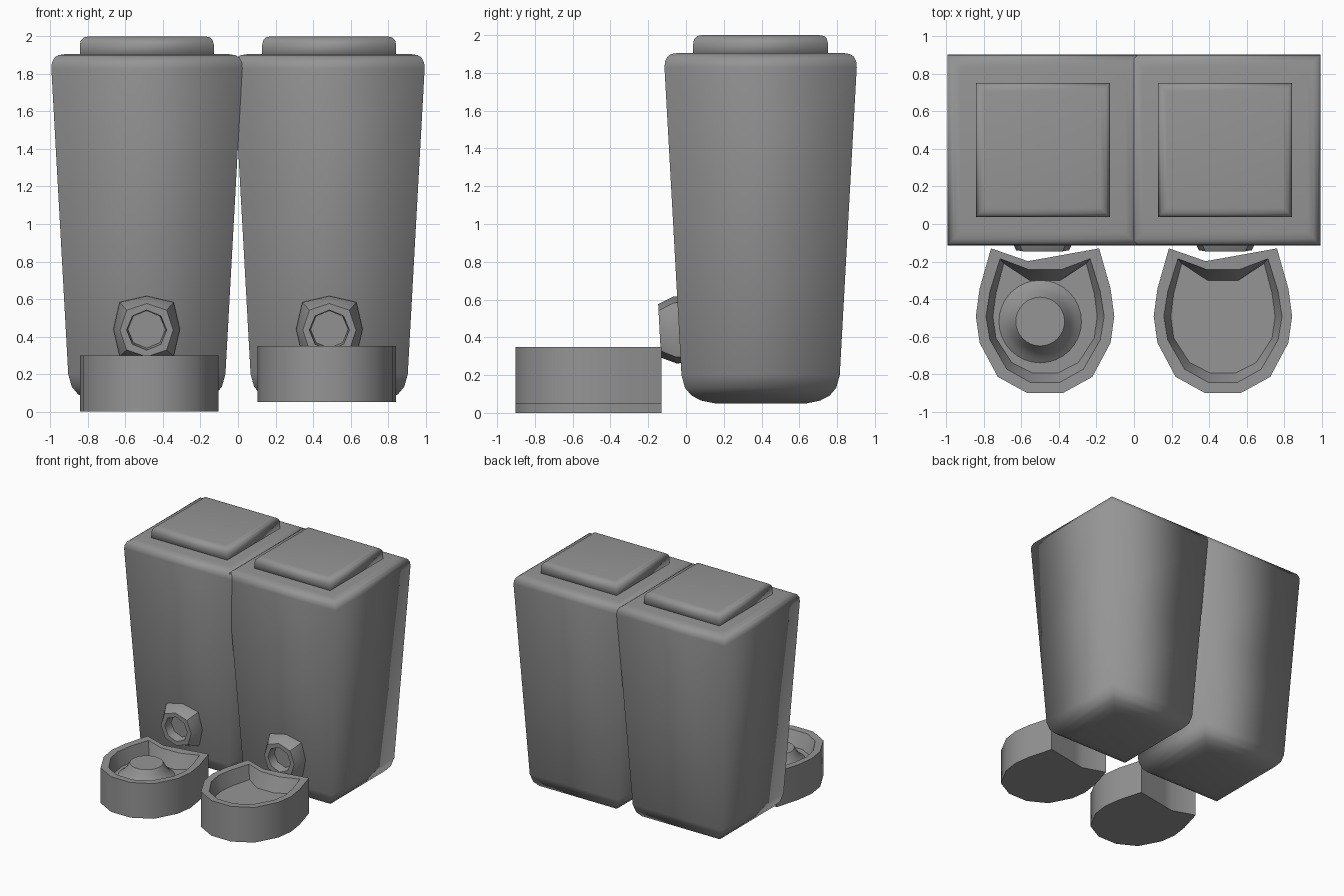
import bpy
from math import cos, sin, pi, radians
from mathutils import Matrix

if "Cube" in bpy.data.objects:
    bpy.data.objects.remove(bpy.data.objects["Cube"])

plastic = bpy.data.materials.new("dark_grey_plastic")
plastic.diffuse_color = (0.3, 0.3, 0.3, 1)
plastic.use_nodes = True
plastic.node_tree.nodes["Principled BSDF"].inputs["Base Color"].default_value = plastic.diffuse_color


def loft(name, rings, loc=(0, 0, 0), rot_x=0.0, sharp=180):
    """Skin a stack of equal-length point rings, cap both ends, smooth up to an angle."""
    n = len(rings[0])
    verts = [p for r in rings for p in r]
    faces = [tuple(range(n))[::-1],
             tuple(range((len(rings) - 1) * n, len(rings) * n))]
    for k in range(len(rings) - 1):
        for i in range(n):
            j = (i + 1) % n
            faces.append((k * n + i, k * n + j, (k + 1) * n + j, (k + 1) * n + i))
    me = bpy.data.meshes.new(name)
    me.from_pydata(verts, [], faces)
    me.transform(Matrix.Rotation(rot_x, 4, 'X'))
    for f in me.polygons:
        f.use_smooth = True
    if sharp < 180:
        me.set_sharp_from_angle(angle=radians(sharp))
    me.materials.append(plastic)
    ob = bpy.data.objects.new(name, me)
    ob.location = loc
    bpy.context.collection.objects.link(ob)
    return ob


def square_rings(profile):
    return [[(-h, -h, z), (h, -h, z), (h, h, z), (-h, h, z)] for h, z in profile]


def round_rings(profile, n):
    """Rings from (radius, height, stretch of every second corner)."""
    return [[(r * (d if i % 2 else 1) * cos(2 * pi * i / n),
              r * (d if i % 2 else 1) * sin(2 * pi * i / n), z) for i in range(n)]
            for r, z, d in profile]


# (half width, height) profiles of the tapered bin and its lid
BIN = [(0.24, 0.05), (0.315, 0.065), (0.366, 0.092), (0.4, 0.132), (0.419, 0.2),
       (0.463, 1.0), (0.509, 1.83), (0.506, 1.86), (0.493, 1.887), (0.472, 1.9), (0.44, 1.905)]
LID = [(0.357, 1.88), (0.357, 1.955), (0.351, 1.98), (0.336, 1.995), (0.31, 2.0)]
# Spout: squarish octagon at the wall, narrower round mouth, recessed hole
SPOUT = [(0.177, -0.06, 1.15), (0.177, 0.025, 1.15), (0.142, 0.106, 1.06),
         (0.107, 0.106, 1), (0.1, 0.03, 1)]
# Flat-topped heap of food with a flared foot
HEAP = [(0.22, 0.17, 1), (0.22, 0.183, 1), (0.19, 0.205, 1), (0.16, 0.24, 1),
        (0.14, 0.277, 1), (0.13, 0.292, 1)]

# Bowl half outlines, from back horn to front
OUTER = [(0.288, -0.13), (0.349, -0.345), (0.369, -0.492), (0.349, -0.633),
         (0.252, -0.815), (0.093, -0.902)]
INNER = [(0.24, -0.185), (0.294, -0.36), (0.315, -0.492), (0.294, -0.618),
         (0.204, -0.774), (0.077, -0.845)]
FLOOR = [(0.22, -0.21), (0.262, -0.37), (0.278, -0.492), (0.262, -0.608),
         (0.178, -0.738), (0.067, -0.795)]


def bowl_ring(half, notch, z):
    left = [(-x, y, z) for x, y in half]
    right = [(x, y, z) for x, y in reversed(half)]
    return left + right + [(x, y, z) for x, y in notch]


def bowl(name, x, z):
    outer_notch = [(0.0, -0.182), (-0.092, -0.198)]
    loft(name, [bowl_ring(OUTER, outer_notch, 0.0),
                bowl_ring(OUTER, outer_notch, 0.3),
                bowl_ring(INNER, [(0.087, -0.243), (-0.087, -0.243)], 0.298),
                bowl_ring(FLOOR, [(0.083, -0.3), (-0.083, -0.3)], 0.18)],
         (x, 0, z), sharp=40)


for side, s, lift in (("left", -1, 0.0), ("right", 1, 0.05)):
    # Storage bin with raised lid
    loft(side + "_bin", square_rings(BIN), (s * 0.486, 0.395, 0))
    loft(side + "_lid", square_rings(LID), (s * 0.486, 0.395, 0))
    # Octagonal dispensing spout, tilted with the bin's front wall
    loft(side + "_spout", round_rings(SPOUT, 8), (s * 0.487, -0.034, 0.44),
         radians(93), sharp=50)
    # Bowl under the spout
    bowl(side + "_bowl", s * 0.474, lift)

# Heap of food in the left bowl
loft("food_heap", round_rings(HEAP, 32), (-0.5, -0.52, 0), sharp=40)
